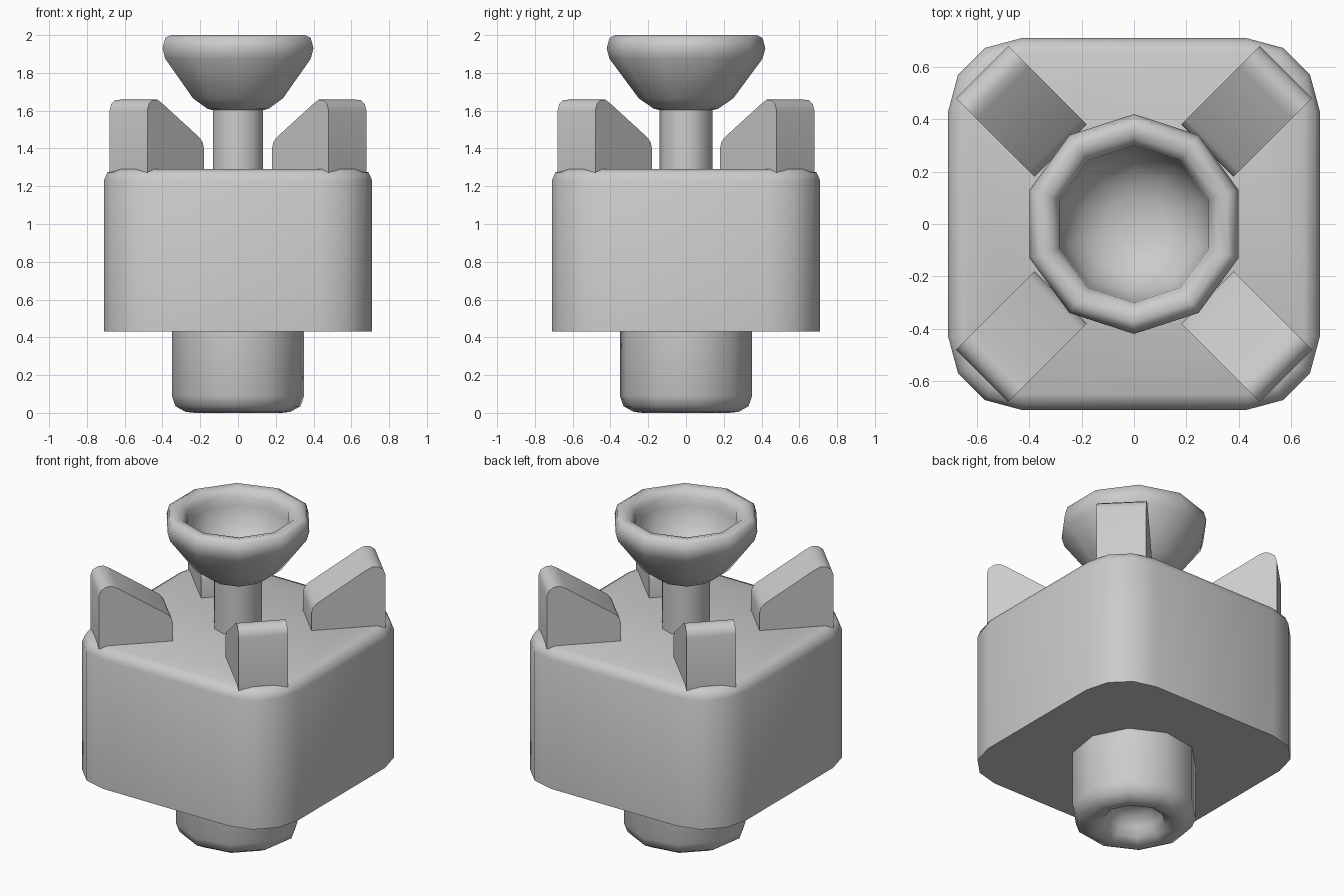
import bpy, bmesh, math
from math import cos, sin, pi, radians

if "Cube" in bpy.data.objects:
    bpy.data.objects.remove(bpy.data.objects["Cube"])


def finish(name, bm, angle):
    bmesh.ops.recalc_face_normals(bm, faces=bm.faces)
    mesh = bpy.data.meshes.new(name)
    bm.to_mesh(mesh)
    bm.free()
    ob = bpy.data.objects.new(name, mesh)
    bpy.context.collection.objects.link(ob)
    bpy.ops.object.select_all(action='DESELECT')
    ob.select_set(True)
    bpy.context.view_layer.objects.active = ob
    bpy.ops.object.shade_smooth_by_angle(angle=radians(angle))
    return ob


def loft(name, rings, angle=50):
    """Skin a stack of point rings and cap both ends."""
    bm = bmesh.new()
    loops = [[bm.verts.new(p) for p in ring] for ring in rings]
    n = len(loops[0])
    for a, b in zip(loops, loops[1:]):
        for i in range(n):
            j = (i + 1) % n
            bm.faces.new((a[i], a[j], b[j], b[i]))
    bm.faces.new(loops[0])
    bm.faces.new(loops[-1])
    return finish(name, bm, angle)


def lathe(name, profile, start, sides=10):
    turn = [radians(start) + 2 * pi * i / sides for i in range(sides)]
    return loft(name, [[(r * cos(t), r * sin(t), z) for t in turn] for r, z in profile])


def rounded_square(half, radius, z, steps=3):
    pts = []
    for q in range(4):
        mid = pi / 4 + q * pi / 2
        c = (half - radius) * math.sqrt(2)
        for s in range(steps + 1):
            t = q * pi / 2 + s * pi / 2 / steps
            pts.append((c * cos(mid) + radius * cos(t), c * sin(mid) + radius * sin(t), z))
    return pts


# Main block: rounded corners, softened top edge, sharp bottom edge
loft("body", [rounded_square(0.71 - d, 0.28 - d, z) for d, z in
              ((0, 0.43), (0, 1.23), (0.018, 1.272), (0.06, 1.29))])

# Lower peg with rounded rim and a recess underneath
lathe("lower_peg", [(0.355, 0.45), (0.355, 0.09), (0.335, 0.035), (0.28, 0.005), (0.23, 0.0),
                    (0.18, 0.03), (0.16, 0.08), (0.12, 0.13), (0.05, 0.15)], 45)

# Stem under the cup
lathe("stem", [(0.14, 1.27), (0.14, 1.64)], 90)

# Hollow cup with a rounded rim
lathe("cup", [(0.13, 1.60), (0.17, 1.61), (0.25, 1.665), (0.405, 1.875), (0.42, 1.93),
              (0.405, 1.985), (0.375, 2.0), (0.33, 1.99), (0.30, 1.95), (0.295, 1.90),
              (0.265, 1.81), (0.20, 1.73), (0.11, 1.69), (0.03, 1.68)], 90)

# Four sloped fins on the diagonals, profile as (distance from axis, height)
fin = [(0.396, 1.26), (0.82, 1.26), (0.82, 1.60), (0.808, 1.635), (0.78, 1.655),
       (0.745, 1.658), (0.71, 1.64), (0.425, 1.455), (0.405, 1.432), (0.396, 1.40)]
for k, label in enumerate(("back_right", "back_left", "front_left", "front_right")):
    a = pi / 4 + k * pi / 2
    loft("fin_" + label, [[(r * cos(a) - w * sin(a), r * sin(a) + w * cos(a), z) for r, z in fin]
                          for w in (-0.141, 0.141)])
